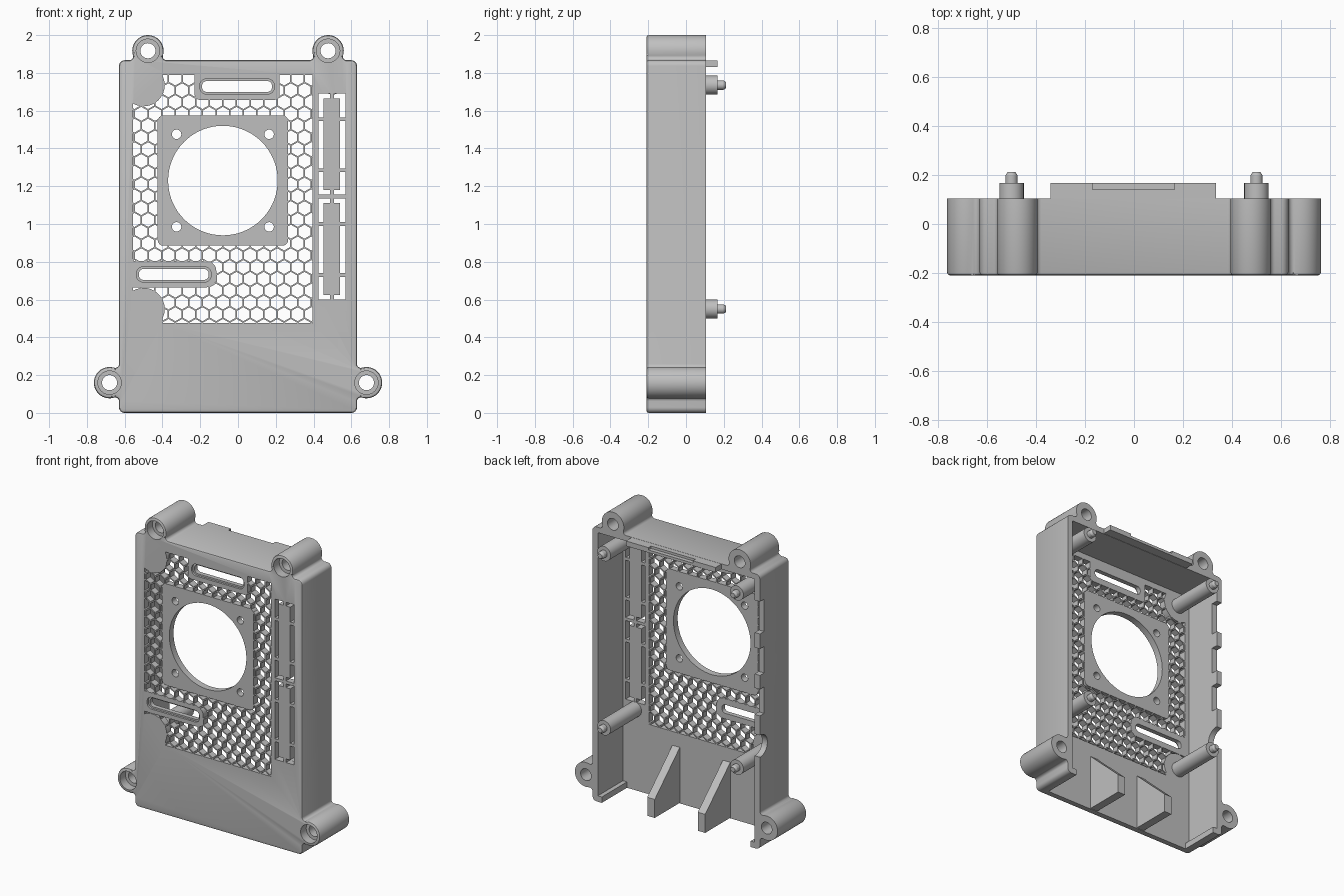
import bpy
import bmesh
from math import cos, sin, radians, sqrt, atan2, degrees
from mathutils import Vector

cube = bpy.data.objects.get("Cube")
if cube:
    bpy.data.objects.remove(cube, do_unlink=True)

grey = bpy.data.materials.new("grey_plastic")
grey.use_nodes = True
colour = (0.52, 0.52, 0.52, 1)
grey.diffuse_color = colour
grey.node_tree.nodes["Principled BSDF"].inputs["Base Color"].default_value = colour

FRONT, INNER, BACK = -0.21, -0.165, 0.105
OUT = 0.5          # cutters reach this far past the case


# ---- outlines ----
def arc(cx, cz, r, a0, a1, n):
    angles = [radians(a0 + (a1 - a0) * i / n) for i in range(n + 1)]
    return [(cx + r * cos(a), cz + r * sin(a)) for a in angles]


def circle(cx, cz, r, n=32):
    return arc(cx, cz, r, 0, 360, n)[:-1]


def rect(x0, x1, z0, z1):
    return [(x0, z0), (x1, z0), (x1, z1), (x0, z1)]


def rounded(x0, x1, z0, z1, r):
    return (arc(x1 - r, z0 + r, r, -90, 0, 6) + arc(x1 - r, z1 - r, r, 0, 90, 6)
            + arc(x0 + r, z1 - r, r, 90, 180, 6) + arc(x0 + r, z0 + r, r, 180, 270, 6))


def boss_bump(cx, cz, turn, r=0.083, f=0.02, out=0.05):
    """Round boss blended into a straight wall whose outward side is at angle turn."""
    dx = out - f
    dz = sqrt((r + f) ** 2 - dx ** 2)
    a = degrees(atan2(dz, dx))
    local = (arc(-dx, -dz, f, 180, a, 6) + arc(0, 0, r, a - 180, 180 - a, 24)
             + arc(-dx, dz, f, -a, -180, 6))
    c, s = cos(radians(turn)), sin(radians(turn))
    return [(cx + x * c - z * s, cz + x * s + z * c) for x, z in local]


# ---- solids ----
def prism(bm, pts, t0, t1, axis="y", taper=1.0):
    mid = sum((Vector(p) for p in pts), Vector((0, 0))) / len(pts)
    rings = []
    for t, k in ((t0, 1.0), (t1, taper)):
        ring = []
        for p in pts:
            a, b = mid + (Vector(p) - mid) * k
            ring.append(bm.verts.new((a, t, b) if axis == "y" else (t, a, b)))
        rings.append(ring)
    lo, hi = rings
    n = len(pts)
    faces = [bm.faces.new(lo), bm.faces.new(hi[::-1])]
    for i in range(n):
        j = (i + 1) % n
        faces.append(bm.faces.new((lo[j], lo[i], hi[i], hi[j])))
    return faces


def solid(name, parts):
    """Each part is (outline, start, end[, axis[, taper]])."""
    bm = bmesh.new()
    for part in parts:
        prism(bm, *part)
    bmesh.ops.recalc_face_normals(bm, faces=bm.faces)
    mesh = bpy.data.meshes.new(name)
    bm.to_mesh(mesh)
    bm.free()
    mesh.materials.append(grey)
    obj = bpy.data.objects.new(name, mesh)
    bpy.context.scene.collection.objects.link(obj)
    return obj


def carve(obj, parts, operation="DIFFERENCE"):
    cutter = parts if isinstance(parts, bpy.types.Object) else solid("cutter", parts)
    cutter.hide_render = True
    mod = obj.modifiers.new("cut", "BOOLEAN")
    mod.operation, mod.solver, mod.object = operation, "EXACT", cutter
    bpy.context.view_layer.update()
    done = obj.evaluated_get(bpy.context.evaluated_depsgraph_get())
    mesh = bpy.data.meshes.new_from_object(done)
    obj.modifiers.clear()
    obj.data = mesh
    bpy.data.objects.remove(cutter, do_unlink=True)


def smooth(obj):
    bpy.ops.object.select_all(action="DESELECT")
    obj.select_set(True)
    bpy.context.view_layer.objects.active = obj
    bpy.ops.object.shade_smooth_by_angle(angle=radians(30))


# ---- case shell: outline with four screw bosses, softened front edge ----
bosses = [(0.68, 0.16), (0.477, 1.917)]
half = (arc(0.6, 0.03, 0.03, -90, 0, 6) + boss_bump(*bosses[0], 0)
        + arc(0.6, 1.837, 0.03, 0, 90, 6) + boss_bump(*bosses[1], 90))
outline = half + [(-x, z) for x, z in reversed(half)]
case = solid("case_shell", [(outline, FRONT, BACK)])
bm = bmesh.new()
bm.from_mesh(case.data)
rim = [e for e in bm.edges if all(v.co.y < FRONT + 0.001 for v in e.verts)]
bmesh.ops.bevel(bm, geom=rim, offset=0.012, segments=2, profile=0.5, affect="EDGES")
bm.to_mesh(case.data)
bm.free()

# cavity and open connector side at the bottom
carve(case, [(rect(-0.59, 0.59, 0.04, 1.83), INNER, OUT)])
carve(case, [(rect(-0.56, 0.56, -0.1, 0.3), INNER, OUT)])

# ---- through holes: screws, fan, cable slots, pin header surround ----
boss_centres = [(s * x, z) for x, z in bosses for s in (-1, 1)]
fan_x, fan_z = -0.08, 1.23
through = [circle(x, z, 0.04) for x, z in boss_centres]
through.append(circle(fan_x, fan_z, 0.29, 72))
through += [circle(fan_x + sx * 0.245, fan_z + sz * 0.245, 0.025, 20)
            for sx in (-1, 1) for sz in (-1, 1)]
slots = [(-0.005, 1.728), (-0.34, 0.733)]
through += [rounded(x - 0.185, x + 0.185, z - 0.029, z + 0.029, 0.025) for x, z in slots]
header_rows = []
for z0 in (0.6, 1.155):
    z1 = z0 + 0.535
    stops = [z0, z0 + 0.13, z0 + 0.4, z1]
    for i in range(3):
        lo = stops[i] + (0.01 if i else 0)
        hi = stops[i + 1] - (0.01 if i < 2 else 0)
        through += [rect(0.425, 0.452, lo, hi), rect(0.54, 0.57, lo, hi)]
    for a, b in ((z0, z0 + 0.025), (z1 - 0.025, z1)):
        header_rows += [rect(0.44, 0.488, a, b), rect(0.508, 0.555, a, b)]
carve(case, [(p, -OUT, OUT) for p in through])
carve(case, [(p, -OUT, -0.1) for p in header_rows])

# shallow recesses on the front
recess = [(circle(x, z, 0.062), -OUT, FRONT + 0.06) for x, z in boss_centres]
recess += [(rounded(x - 0.197, x + 0.197, z - 0.04, z + 0.04, 0.034), -OUT, FRONT + 0.014)
           for x, z in slots]
carve(case, recess)

# connector notches along one side wall
ports = [(1.577, 0.11), (1.275, 0.09), (1.0, 0.09)]
notches = [(rect(-0.7, -0.5, z - w, z + w), 0.06, OUT) for z, w in ports]
notches.append((circle(0.1, 0.703, 0.075), -0.7, -0.5, "x"))
carve(case, notches)

# ---- honeycomb vent, kept clear of the fan plate, slots and posts ----
pitch, row_step, hex_r = 0.072, 0.0624, 0.037
hexes = []
for row in range(23):
    for col in range(15):
        cx = -0.584 + (col + 0.5 * (row % 2)) * pitch
        cz = 0.46 + row * row_step
        hexes.append((arc(cx, cz, hex_r, 30, 330, 5), -OUT, -0.1))
vent = solid("vent_region", [(rect(-0.555, 0.395, 0.475, 1.79), -0.6, -0.05)])
keep = [rounded(-0.425, 0.265, 0.885, 1.575, 0.03),
        rounded(-0.23, 0.22, 1.657, 1.9, 0.03),
        rounded(-0.7, -0.115, 0.665, 0.803, 0.05)]
carve(vent, [(p, -0.7, 0) for p in keep])
for z, lo, hi in ((1.735, 1.7, 1.9), (0.55, 0.4, 0.585)):
    carve(vent, [(circle(-0.5, z, 0.112), -0.7, 0)])
    carve(vent, [(rect(-0.7, -0.4, lo, hi), -0.7, 0)])
cells = solid("vent_cells", hexes)
carve(cells, vent, "INTERSECT")
carve(case, cells)
smooth(case)

# ---- board posts with locating pins ----
for side, x in (("left", 0.5), ("right", -0.5)):
    for level, z in (("upper", 1.735), ("lower", 0.55)):
        post = solid(f"{level}_{side}_post", [
            (circle(x, z, 0.05), INNER - 0.01, 0.168),
            (circle(x, z, 0.025), 0.16, 0.198),
            (circle(x, z, 0.025), 0.198, 0.212, "y", 0.65)])
        smooth(post)

# ---- sloped dividers between the bottom connectors ----
wedge = [(INNER - 0.01, 0.004), (BACK, 0.004), (BACK, 0.13), (INNER - 0.01, 0.39)]
for side, x in (("left", 0.19), ("right", -0.19)):
    solid(f"{side}_divider", [(wedge, x - 0.028, x + 0.028, "x")])

# ---- raised tab on the top wall with a card recess ----
tab = solid("top_tab", [(rect(-0.34, 0.335, 1.832, 1.866), 0.06, 0.168)])
carve(tab, [(rect(-0.17, 0.165, 1.85, 1.9), 0.14, OUT)])
